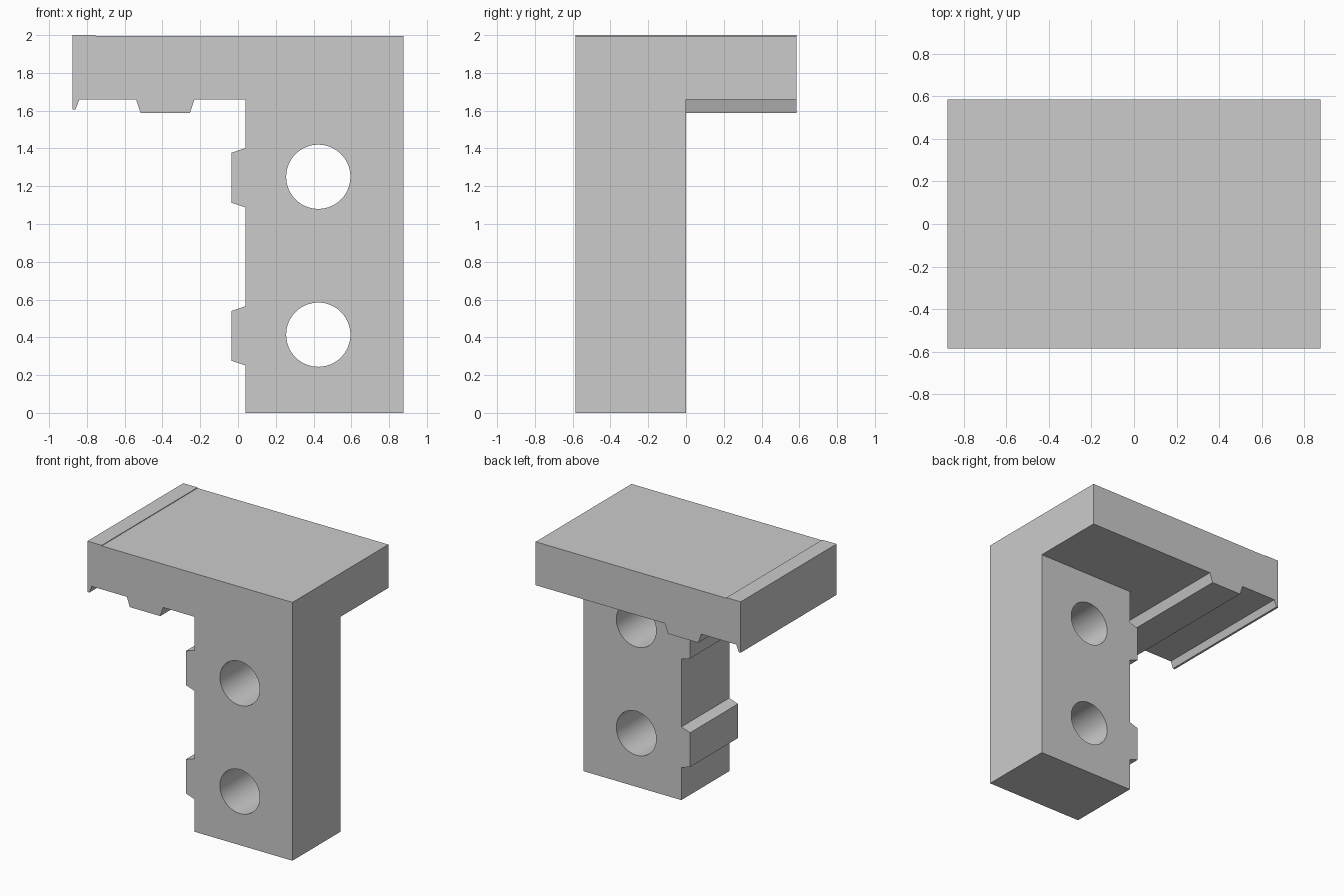
import bpy
import bmesh
from math import radians
from mathutils import Matrix, Vector

if "Cube" in bpy.data.objects:
    bpy.data.objects.remove(bpy.data.objects["Cube"], do_unlink=True)

DEPTH = 0.585      # half of the full depth
UNDERSIDE = 1.66   # bottom of the top slab
INNER = 0.04       # inner face of the column

grey = bpy.data.materials.new("plain grey")
grey.use_nodes = True
grey.diffuse_color = (0.6, 0.6, 0.6, 1)
grey.node_tree.nodes["Principled BSDF"].inputs["Base Color"].default_value = (0.6, 0.6, 0.6, 1)


def finish(name, bm):
    bmesh.ops.recalc_face_normals(bm, faces=bm.faces)
    mesh = bpy.data.meshes.new(name)
    bm.to_mesh(mesh)
    bm.free()
    mesh.materials.append(grey)
    obj = bpy.data.objects.new(name, mesh)
    bpy.context.collection.objects.link(obj)
    return obj


def prism(name, outline, y0, y1):
    bm = bmesh.new()
    face = bm.faces.new([bm.verts.new((x, y0, z)) for x, z in outline])
    side = bmesh.ops.extrude_face_region(bm, geom=[face])["geom"]
    verts = [v for v in side if isinstance(v, bmesh.types.BMVert)]
    bmesh.ops.translate(bm, verts=verts, vec=Vector((0, y1 - y0, 0)))
    return finish(name, bm)


def cylinder(name, x, z, radius):
    bm = bmesh.new()
    turn = Matrix.Translation((x, 0, z)) @ Matrix.Rotation(radians(90), 4, "X")
    bmesh.ops.create_cone(bm, cap_ends=True, segments=64, radius1=radius,
                          radius2=radius, depth=3, matrix=turn)
    return finish(name, bm)


def column_rib(z):
    # Tapered rib on the inner face, centred at height z
    return [(INNER, z - 0.157), (-0.035, z - 0.132), (-0.035, z + 0.132), (INNER, z + 0.157)]


# Bracket outline: column with two ribs, then slab with a rib, end lip and raised edge
outline = [(0.875, 0), (INNER, 0)]
for z in (0.408, 1.245):
    outline += column_rib(z)
outline += [(INNER, UNDERSIDE), (-0.23, UNDERSIDE), (-0.255, 1.587), (-0.515, 1.587),
            (-0.54, UNDERSIDE), (-0.84, UNDERSIDE), (-0.86, 1.607), (-0.877, 1.607),
            (-0.877, 2), (-0.755, 2), (-0.755, 1.995), (0.875, 1.995)]
bracket = prism("bracket", outline, -DEPTH, DEPTH)

# Cutters: the space behind the column, and two through holes
cutters = [prism("rear_cutter", [(-0.15, -1), (1, -1), (1, UNDERSIDE), (-0.15, UNDERSIDE)], 0, 1)]
cutters += [cylinder("hole_cutter", 0.425, z, 0.17) for z in (0.414, 1.25)]
for cutter in cutters:
    cutter.hide_render = True
    cutter.hide_set(True)
    mod = bracket.modifiers.new(cutter.name, "BOOLEAN")
    mod.operation = "DIFFERENCE"
    mod.solver = "EXACT"
    mod.object = cutter

# Apply the cuts and smooth only the hole walls
bpy.context.view_layer.objects.active = bracket
bracket.select_set(True)
for mod in list(bracket.modifiers):
    bpy.ops.object.modifier_apply(modifier=mod.name)
for cutter in cutters:
    bpy.data.objects.remove(cutter, do_unlink=True)
bpy.ops.object.shade_smooth_by_angle(angle=radians(15))
